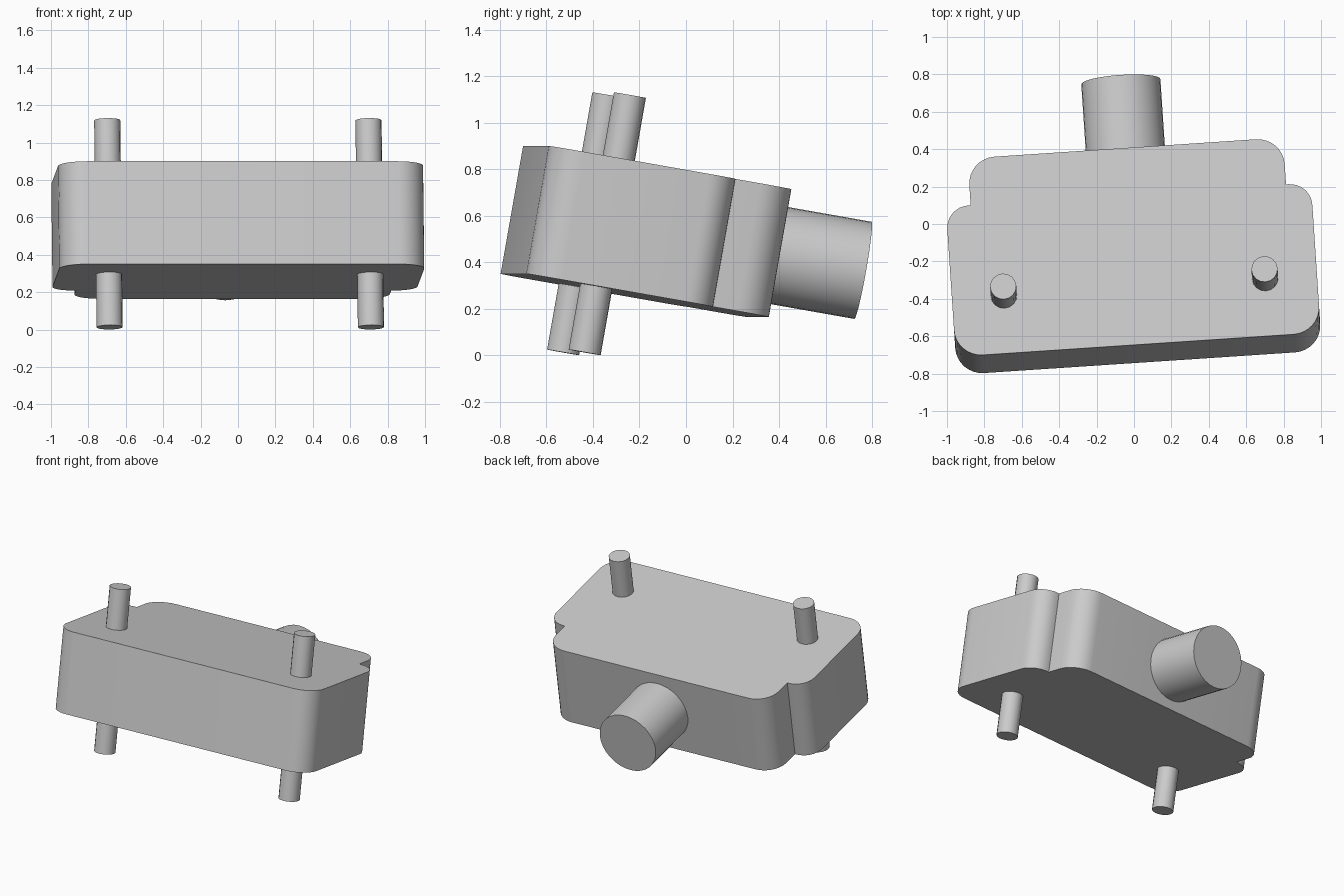
import bpy
import bmesh
from math import radians, sin, cos, pi
from mathutils import Matrix

if "Cube" in bpy.data.objects:
    bpy.data.objects.remove(bpy.data.objects["Cube"], do_unlink=True)

grey = bpy.data.materials.new("light_grey")
grey.use_nodes = True
colour = (0.6, 0.6, 0.6, 1)
grey.diffuse_color = colour
grey.node_tree.nodes["Principled BSDF"].inputs["Base Color"].default_value = colour

# Local frame: origin at the middle of the front top edge, leaning and slightly turned
FRAME = (Matrix.Translation((0.023, -0.645, 0.9))
         @ Matrix.Rotation(radians(3.8), 4, "Z") @ Matrix.Rotation(radians(-10), 4, "X"))
THICK = 0.558


def finish(name, bm, local):
    bmesh.ops.recalc_face_normals(bm, faces=bm.faces)
    mesh = bpy.data.meshes.new(name)
    bm.to_mesh(mesh)
    bm.free()
    mesh.materials.append(grey)
    obj = bpy.data.objects.new(name, mesh)
    bpy.context.collection.objects.link(obj)
    obj.matrix_world = FRAME @ local
    bpy.ops.object.select_all(action="DESELECT")
    obj.select_set(True)
    bpy.context.view_layer.objects.active = obj
    bpy.ops.object.shade_smooth_by_angle(angle=radians(35))


def rod(name, radius, length, local, sides):
    bm = bmesh.new()
    bmesh.ops.create_cone(bm, cap_ends=True, segments=sides,
                          radius1=radius, radius2=radius, depth=length)
    finish(name, bm, local)


def corner(x, y, r, start, steps=8):
    """Quarter arc inside the corner (x, y) on the +x side."""
    cy = y + r if start < 0 else y - r
    angles = [start + pi / 2 * i / steps for i in range(steps + 1)]
    return [(x - r + r * cos(a), cy + r * sin(a)) for a in angles]


# Housing: wide front part stepping in to a narrower rounded back
half = (corner(0.978, 0, 0.145, -pi / 2) + corner(0.978, 0.815, 0.12, 0)
        + [(0.845, 0.815)] + corner(0.845, 1.07, 0.145, 0))
outline = half + [(-x, y) for x, y in reversed(half)]
bm = bmesh.new()
face = bm.faces.new([bm.verts.new((x, y, -THICK)) for x, y in outline])
top = bmesh.ops.extrude_face_region(bm, geom=[face])["geom"]
bmesh.ops.translate(bm, vec=(0, 0, THICK),
                    verts=[v for v in top if isinstance(v, bmesh.types.BMVert)])
finish("housing", bm, Matrix())

# Two pins running right through the housing
for side, name in ((-1, "right_pin"), (1, "left_pin")):
    rod(name, 0.07, 1.123, Matrix.Translation((side * 0.7, 0.315, -0.284)), 16)

# Round spout at the back
rod("back_spout", 0.212, 0.5,
    Matrix.Translation((0, 1.23, -0.282)) @ Matrix.Rotation(radians(90), 4, "X"), 32)
